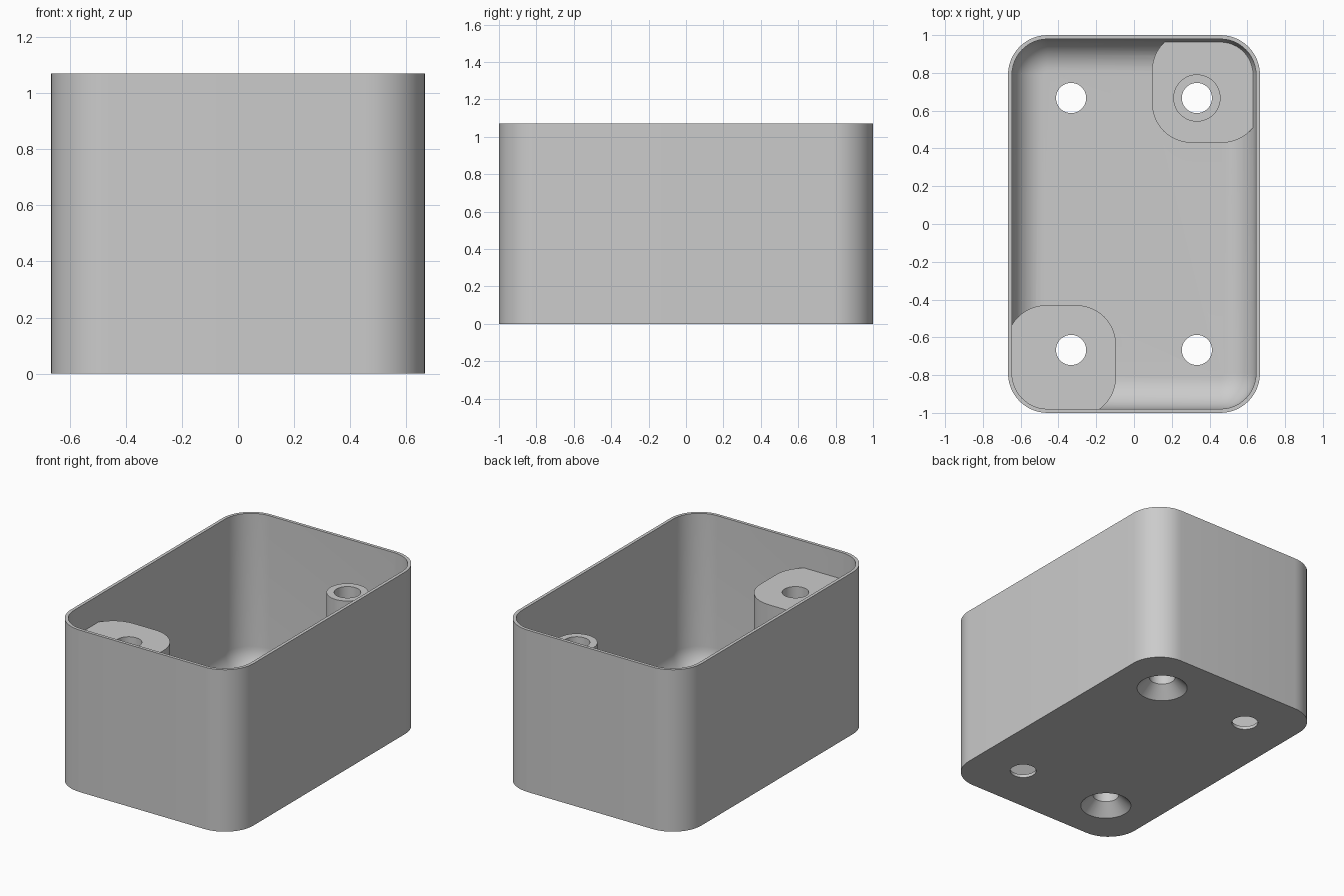
import bpy, bmesh, math

if "Cube" in bpy.data.objects:
    bpy.data.objects.remove(bpy.data.objects["Cube"], do_unlink=True)

W, D, H = 0.667, 1.0, 1.07        # half width, half depth, height
WALL, CORNER, FILLET = 0.021, 0.21, 0.17
POST_X, POST_Y, POST_TOP, LEDGE_TOP = 0.333, 0.667, 0.895, 0.12
HOLE, SINK = 0.08, 0.155

plastic = bpy.data.materials.new("grey plastic")
plastic.use_nodes = True
plastic.diffuse_color = (0.6, 0.6, 0.6, 1)
plastic.node_tree.nodes["Principled BSDF"].inputs["Base Color"].default_value = (0.6, 0.6, 0.6, 1)


def rounded_ring(cx, cy, hx, hy, r, z, steps=12):
    """Rounded rectangle outline; a circle when hx = hy = r."""
    points = []
    for k, (sx, sy) in enumerate([(1, 1), (-1, 1), (-1, -1), (1, -1)]):
        for i in range(steps + 1):
            a = math.pi / 2 * (k + i / steps)
            points.append((cx + sx * (hx - r) + r * math.cos(a),
                           cy + sy * (hy - r) + r * math.sin(a), z))
    return points


def loft(name, rings):
    """Closed solid through a stack of outlines."""
    bm = bmesh.new()
    loops = [[bm.verts.new(p) for p in ring] for ring in rings]
    for low, high in zip(loops, loops[1:]):
        for i in range(len(low)):
            j = (i + 1) % len(low)
            bm.faces.new((low[i], low[j], high[j], high[i]))
    bm.faces.new(loops[0][::-1])
    bm.faces.new(loops[-1])
    bmesh.ops.remove_doubles(bm, verts=bm.verts, dist=1e-5)
    bmesh.ops.recalc_face_normals(bm, faces=bm.faces)
    mesh = bpy.data.meshes.new(name)
    bm.to_mesh(mesh)
    bm.free()
    mesh.materials.append(plastic)
    ob = bpy.data.objects.new(name, mesh)
    bpy.context.collection.objects.link(ob)
    return ob


def round_solid(name, x, y, profile):
    return loft(name, [rounded_ring(x, y, r, r, r, z) for r, z in profile])


def subtract(target, cutter):
    """Cut one solid from another and discard the cutter."""
    bpy.ops.object.select_all(action="DESELECT")
    bpy.context.view_layer.objects.active = target
    target.select_set(True)
    mod = target.modifiers.new("cut", "BOOLEAN")
    mod.operation = "DIFFERENCE"
    mod.solver = "EXACT"
    mod.object = cutter
    bpy.ops.object.modifier_apply(modifier=mod.name)
    bpy.data.objects.remove(cutter, do_unlink=True)


# Outer shell
box = loft("open_box", [rounded_ring(0, 0, W, D, CORNER, z) for z in (0, H)])

# Cavity with a rounded floor edge
insets = []
for i in range(13):
    a = math.pi / 2 * i / 12
    insets.append((WALL + FILLET * (1 - math.sin(a)), WALL + FILLET * (1 - math.cos(a))))
insets.append((WALL, H + 0.1))
cavity = loft("cavity", [rounded_ring(0, 0, W - d, D - d, CORNER - d, z) for d, z in insets])

# Corner blocks and the screw post stay solid inside the cavity
for name, side, top in (("low_block", 1, LEDGE_TOP), ("tall_block", -1, POST_TOP)):
    subtract(cavity, loft(name, [rounded_ring(side * 0.385, side * 0.725, 0.29, 0.295, 0.21, z)
                                 for z in (-0.05, top)]))
subtract(cavity, round_solid("screw_post", POST_X, POST_Y, [(0.125, -0.04), (0.125, POST_TOP)]))
subtract(box, cavity)

# Countersunk screw holes on one diagonal, plain holes on the other
for sx in (1, -1):
    for sy in (1, -1):
        if sx == sy:
            profile = [(SINK + 0.02, -0.02), (HOLE, SINK - HOLE), (HOLE, H)]
        else:
            profile = [(HOLE, -0.02), (HOLE, 0.1)]
        subtract(box, round_solid("drill", sx * POST_X, sy * POST_Y, profile))

bpy.ops.object.select_all(action="DESELECT")
box.select_set(True)
bpy.context.view_layer.objects.active = box
bpy.ops.object.shade_smooth_by_angle(angle=math.radians(30))
